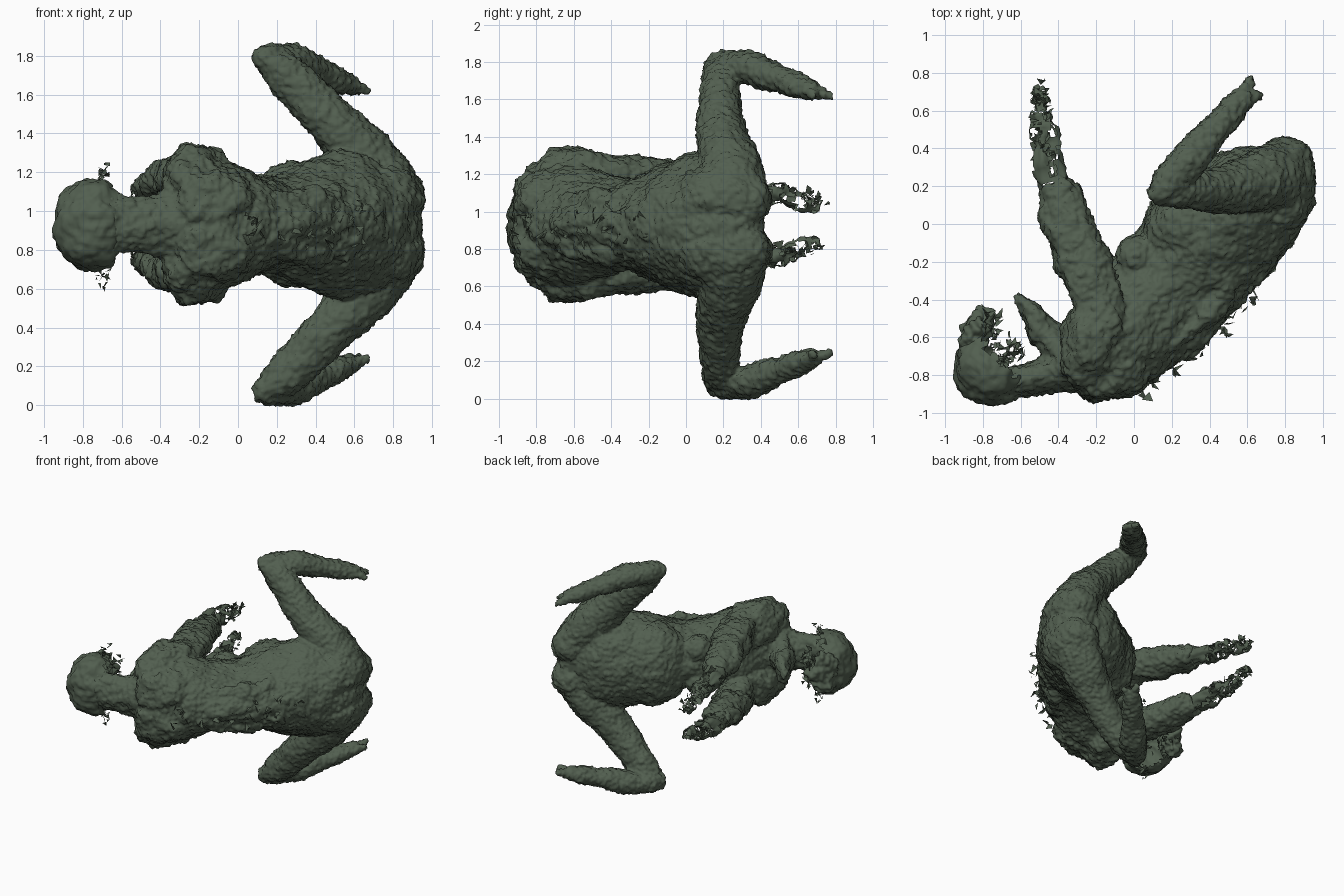
import bpy, bmesh, math, random
from mathutils import Vector, noise

if "Cube" in bpy.data.objects:
    bpy.data.objects.remove(bpy.data.objects["Cube"])

random.seed(4)
MID = 0.93          # the figure lies on its side, symmetric about this height
Z = Vector((0, 0, 1))

mat = bpy.data.materials.new("dark_green")
mat.diffuse_color = (0.085, 0.115, 0.08, 1)
mat.use_nodes = True
mat.node_tree.nodes["Principled BSDF"].inputs["Base Color"].default_value = mat.diffuse_color
solid_parts = []    # closed parts that get fused into one body


def finish(name, bm, rough=0.012, mirror=False, fuse=False):
    """Roughen the surface, make the object, optionally mirrored."""
    bmesh.ops.recalc_face_normals(bm, faces=bm.faces)
    bm.normal_update()
    moves = [(v, v.normal * (noise.noise(v.co * 9) * rough * 1.5 + noise.noise(v.co * 30) * rough))
             for v in bm.verts]
    for v, d in moves:
        v.co += d
    if mirror:
        for v in bm.verts:
            v.co.z = 2 * MID - v.co.z
        bmesh.ops.reverse_faces(bm, faces=bm.faces)
    for f in bm.faces:
        f.smooth = True
    me = bpy.data.meshes.new(name)
    bm.to_mesh(me)
    bm.free()
    me.materials.append(mat)
    if fuse:
        solid_parts.append(me)
        return None
    ob = bpy.data.objects.new(name, me)
    bpy.context.collection.objects.link(ob)
    return ob


def spline(p, t):
    """Catmull-Rom value of the station list at t."""
    i = min(int(t), len(p) - 2)
    u = t - i
    g = [p[max(0, min(len(p) - 1, i + k))] for k in (-1, 0, 1, 2)]
    return [0.5 * (2 * b + (c - a) * u + (2 * a - 5 * b + 4 * c - d) * u * u
                   + (3 * b - a - 3 * c + d) * u ** 3) for a, b, c, d in zip(*g)]


def limb(name, st, sides=36, per=10, torn=None, taper=0, **kw):
    """Elliptical tube; stations are x, y, z, in-plane radius, side radius.
    taper narrows the back half of the section."""
    bm = bmesh.new()
    rings = []
    for k in range((len(st) - 1) * per + 1):
        t = k / per
        s = spline(st, t)
        d = Vector(spline(st, min(t + .05, len(st) - 1))[:3]) - Vector(spline(st, max(t - .05, 0))[:3])
        d.normalize()
        a = d.cross(Z).normalized()
        b = a.cross(d)
        rings.append([bm.verts.new(Vector(s[:3]) + a * s[3] * math.cos(q)
                                   + b * s[4] * math.sin(q) * (1 - taper * max(0, math.cos(q))))
                      for q in (2 * math.pi * j / sides for j in range(sides))])
    for r0, r1 in zip(rings, rings[1:]):
        for j in range(sides):
            m = (j + 1) % sides
            bm.faces.new((r0[j], r0[m], r1[m], r1[j]))
    for r in (rings[0], rings[-1]):
        c = bm.verts.new(sum((v.co for v in r), Vector()) / sides)
        for j in range(sides):
            bm.faces.new((r[j], r[(j + 1) % sides], c))
    if torn:    # remove faces in ragged patches
        gone = [f for f in bm.faces if noise.noise(f.calc_center_median() * 22) * .5 + .5
                < torn(f.calc_center_median())]
        bmesh.ops.delete(bm, geom=gone, context='FACES')
    return finish(name, bm, **kw)


def blob(name, loc, size, angle=0, keep=None, power=1, **kw):
    """Ellipsoid turned about z; keep() filters faces; power < 1 makes it boxy."""
    bm = bmesh.new()
    bmesh.ops.create_icosphere(bm, subdivisions=5, radius=1)
    if keep:
        gone = [f for f in bm.faces if not keep(f.calc_center_median())]
        bmesh.ops.delete(bm, geom=gone, context='FACES')
    c, s = math.cos(angle), math.sin(angle)
    for v in bm.verts:
        x, y, z = (math.copysign(abs(v.co[i]) ** power, v.co[i]) * size[i] for i in range(3))
        v.co = Vector((c * x - s * y, s * x + c * y, z)) + Vector(loc)
    return finish(name, bm, **kw)


def flakes(name, path, count, spread, size):
    """Loose torn scraps scattered along a path, on both sides."""
    bm = bmesh.new()
    for _ in range(count):
        c = Vector(spline(path, random.uniform(0, len(path) - 1)))
        c += Vector([random.gauss(0, spread) for _ in range(3)])
        if random.random() < .5:
            c.z = 2 * MID - c.z
        vs = [bm.verts.new(c + Vector([random.uniform(-size, size) for _ in range(3)])) for _ in range(4)]
        bm.faces.new(vs[:3])
        bm.faces.new((vs[0], vs[2], vs[3]))
    return finish(name, bm, rough=0)


# Hunched torso from neck to buttocks, with a narrow waist and raised spine
limb("torso", [(-.68, -.85, MID, .09, .18), (-.53, -.815, MID, .09, .135), (-.40, -.78, MID, .11, .17),
               (-.24, -.71, MID, .20, .28), (-.08, -.60, MID, .29, .33), (.06, -.46, MID, .31, .27),
               (.20, -.31, MID, .31, .24), (.36, -.14, MID, .33, .31), (.53, .03, MID, .33, .38),
               (.68, .165, MID, .29, .37), (.79, .27, MID, .20, .28), (.87, .37, MID, .07, .18)],
     sides=72, per=8, rough=.012, taper=.25, fuse=True)
blob("belly", (.28, .00, MID), (.27, .22, .32), math.radians(45), fuse=True)
blob("spine_ridge", (.42, -.42, MID), (.54, .10, .19), math.radians(48), rough=.03, fuse=True)

# Head: rough bowl, open on the face side, plus brow and jaw
face_dir = Vector((.72, .69, 0)).normalized()
blob("head", (-.75, -.755, MID), (.20, .215, .23), power=.95,
     keep=lambda p: p.dot(face_dir) < .3 + .3 * noise.noise(p * 6), rough=.015)
blob("brow", (-.84, -.58, MID), (.07, .13, .16), math.radians(-28), rough=.025)
limb("jaw", [(-.34, -.72, MID, .10, .18), (-.47, -.58, MID, .07, .13),
             (-.56, -.46, MID, .05, .10), (-.63, -.37, MID, .025, .05)], rough=.02, fuse=True)

for side, flip in (("upper", False), ("lower", True)):
    both = dict(mirror=flip, fuse=True)
    # Shoulders, breasts and hips
    blob(side + "_shoulder", (-.21, -.60, 1.15), (.17, .27, .19), math.radians(-18), rough=.02, **both)
    blob(side + "_shoulder_blade", (-.12, -.78, 1.04), (.22, .15, .18), math.radians(15), rough=.02, **both)
    blob(side + "_breast", (.01, -.17, 1.06), (.10, .105, .10), rough=.004, **both)
    blob(side + "_buttock", (.77, .19, 1.07), (.185, .27, .19), math.radians(-15), **both)
    # Outstretched arm: solid upper arm, ragged forearm
    limb(side + "_upper_arm", [(-.16, -.52, 1.18, .13, .13), (-.22, -.32, 1.18, .14, .12),
                               (-.30, -.12, 1.17, .135, .11), (-.37, .06, 1.15, .125, .095),
                               (-.42, .21, 1.12, .09, .07)], rough=.02, **both)
    limb(side + "_forearm", [(-.41, .17, 1.12, .085, .07), (-.47, .40, 1.11, .07, .055),
                             (-.48, .56, 1.08, .06, .055), (-.50, .72, 1.03, .04, .035)],
         torn=lambda p: .38 + (p.y - .2) * .35, mirror=flip, rough=.025)
    # Folded leg: thigh, shin and two-toed foot
    limb(side + "_thigh", [(.80, .25, 1.10, .19, .15), (.68, .23, 1.25, .165, .155),
                           (.52, .19, 1.42, .13, .13), (.36, .18, 1.59, .11, .115),
                           (.22, .185, 1.73, .095, .10), (.12, .17, 1.79, .065, .06)], rough=.008, **both)
    limb(side + "_shin", [(.09, .135, 1.785, .04, .05), (.17, .20, 1.785, .085, .08),
                          (.29, .34, 1.765, .092, .085), (.42, .49, 1.715, .08, .07),
                          (.53, .61, 1.67, .07, .058), (.60, .69, 1.635, .055, .045)], rough=.008, **both)
    for k, (x, y) in enumerate(((.62, .79), (.68, .68))):
        limb(f"{side}_toe_{k + 1}", [(.56 + k * .03, .67 - k * .03, 1.65, .04, .035),
                                     ((x + .58) / 2, (y + .66) / 2, 1.63, .035, .03),
                                     (x, y, 1.615, .018, .018)], sides=14, per=5, rough=.005, **both)

# Fuse the solid parts into one skin with fine grain
bm = bmesh.new()
for me in solid_parts:
    bm.from_mesh(me)
    bpy.data.meshes.remove(me)
body = finish("body", bm, rough=0)
m = body.modifiers.new("fuse", 'REMESH')
m.mode, m.voxel_size, m.use_smooth_shade = 'VOXEL', .013, True
m = body.modifiers.new("soften", 'SMOOTH')
m.factor, m.iterations = .5, 3
tex = bpy.data.textures.new("grain", 'CLOUDS')
tex.noise_scale = .025
m = body.modifiers.new("grain", 'DISPLACE')
m.texture, m.strength, m.mid_level, m.texture_coords = tex, .035, .45, 'LOCAL'

# Torn scraps along the back, hands, ears and face
flakes("back_scraps", [(.02, -.88, .98), (.30, -.72, .98), (.52, -.48, .98), (.72, -.2, .98)], 45, .025, .035)
flakes("hand_scraps", [(-.46, .3, 1.12), (-.48, .5, 1.09), (-.5, .69, 1.04)], 110, .025, .035)
flakes("ear_scraps", [(-.70, -.72, 1.14), (-.69, -.70, 1.24)], 24, .015, .025)
flakes("face_scraps", [(-.79, -.47, 1.0), (-.72, -.60, 1.02), (-.60, -.68, 1.0)], 60, .025, .03)
